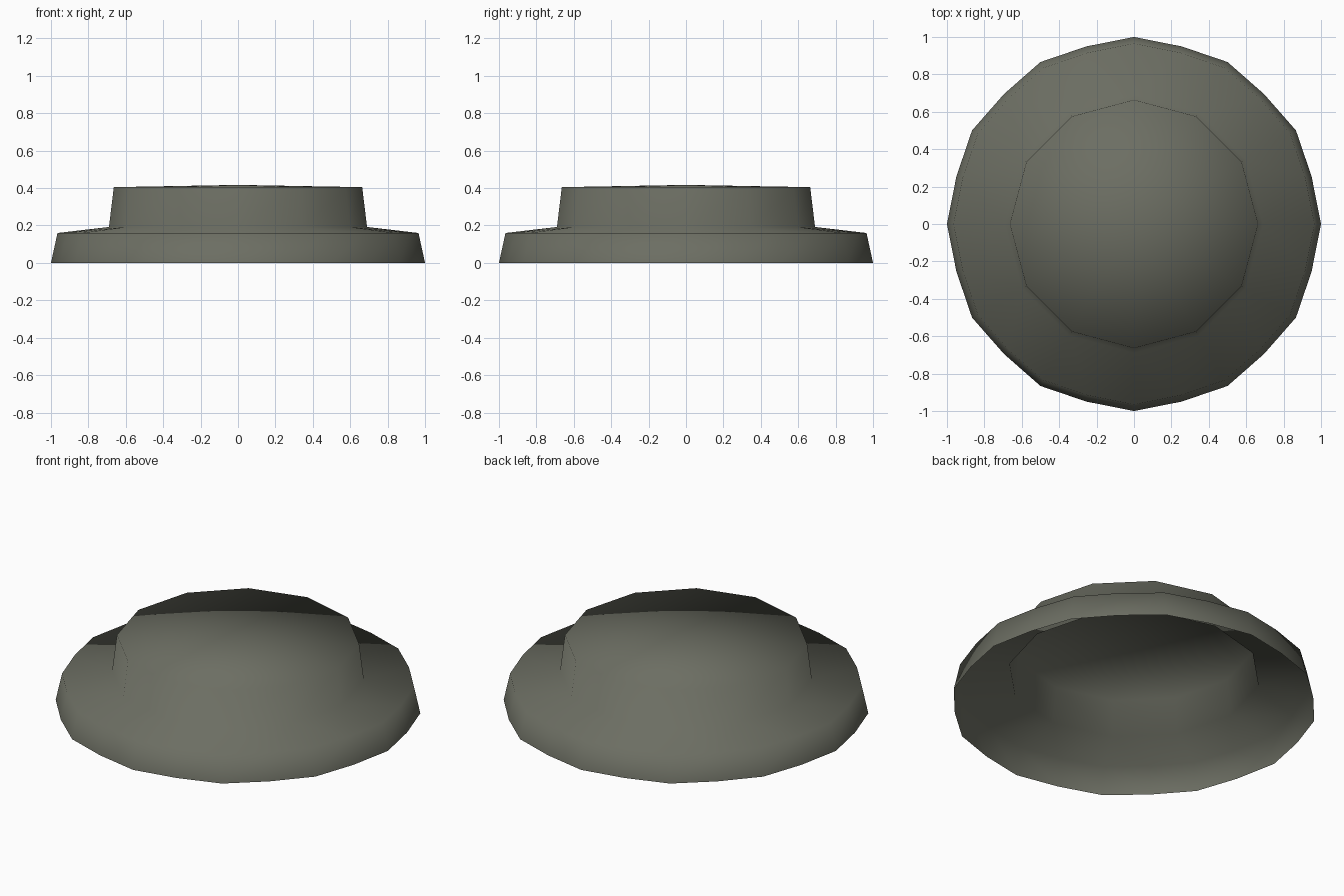
import bpy, bmesh, math

if "Cube" in bpy.data.objects:
    bpy.data.objects.remove(bpy.data.objects["Cube"])

mat = bpy.data.materials.new("olive grey")
mat.diffuse_color = (0.15, 0.156, 0.124, 1)
mat.use_nodes = True
mat.node_tree.nodes["Principled BSDF"].inputs["Base Color"].default_value = mat.diffuse_color

bm = bmesh.new()


def ring(r, z, n, mid=1.0):
    """Ring of vertices; every second one is scaled by mid."""
    out = []
    for i in range(n):
        a = 2 * math.pi * i / n
        k = r * (mid if i % 2 else 1.0)
        out.append(bm.verts.new((k * math.cos(a), k * math.sin(a), z)))
    return out


# Profile rings: 24-sided flange, 12-sided raised boss
base = ring(1.0, 0.0, 24, 0.983)
rim = ring(0.965, 0.16, 24, 0.983)
foot = ring(0.69, 0.192, 12)
top = ring(0.664, 0.405, 12)
centre = bm.verts.new((0, 0, 0.417))

# Flange side wall, open underneath
for i in range(24):
    j = (i + 1) % 24
    bm.faces.new((base[i], base[j], rim[j], rim[i]))

# Flange top, boss wall and shallow domed cap
for i in range(12):
    j = (i + 1) % 12
    a, m, b = rim[2 * i], rim[2 * i + 1], rim[(2 * i + 2) % 24]
    bm.faces.new((a, m, foot[i]))
    bm.faces.new((m, foot[j], foot[i]))
    bm.faces.new((m, b, foot[j]))
    bm.faces.new((foot[i], foot[j], top[j], top[i]))
    bm.faces.new((top[i], top[j], centre))

for f in bm.faces:
    f.smooth = True

mesh = bpy.data.meshes.new("stepped_cap")
bm.to_mesh(mesh)
bm.free()
mesh.materials.append(mat)
cap = bpy.data.objects.new("stepped_cap", mesh)
bpy.context.collection.objects.link(cap)
